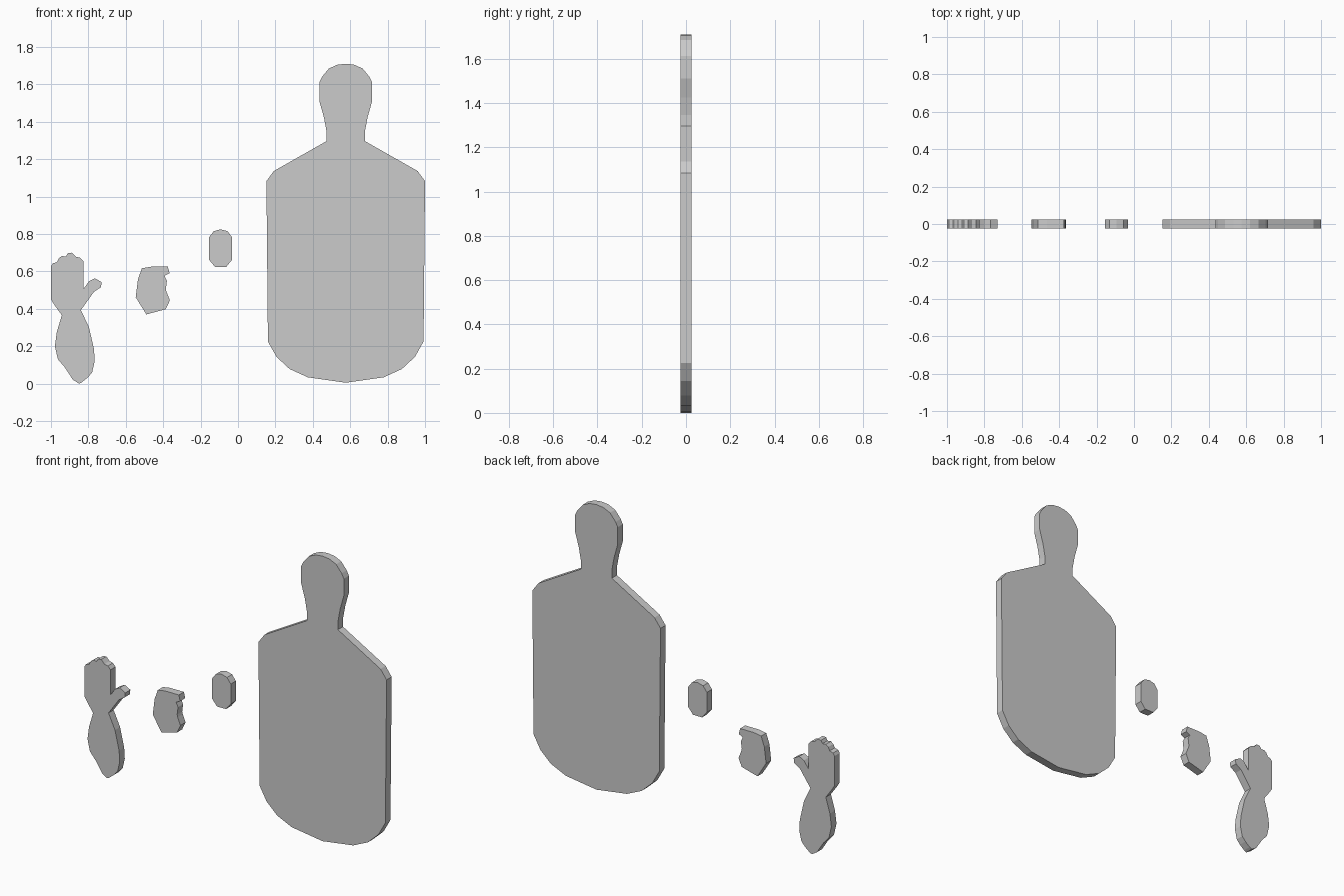
import bpy, bmesh

HALF_THICKNESS = 0.024


def plate(name, outline):
    """Extrude an x-z outline into a flat plate centred on y = 0."""
    bm = bmesh.new()
    face = bm.faces.new([bm.verts.new((x, -HALF_THICKNESS, z)) for x, z in outline])
    ext = bmesh.ops.extrude_face_region(bm, geom=[face], use_keep_orig=True)
    verts = [v for v in ext["geom"] if isinstance(v, bmesh.types.BMVert)]
    bmesh.ops.translate(bm, vec=(0, 2 * HALF_THICKNESS, 0), verts=verts)
    bmesh.ops.recalc_face_normals(bm, faces=bm.faces)
    mesh = bpy.data.meshes.new(name)
    bm.to_mesh(mesh)
    bm.free()
    obj = bpy.data.objects.new(name, mesh)
    bpy.context.collection.objects.link(obj)
    return obj


def symmetric(cx, half):
    """Mirror a bottom-to-top right half outline about x = cx."""
    right = [(cx + x, z) for x, z in half]
    left = [(cx - x, z) for x, z in reversed(half) if x > 0]
    return right + left


# Torso target with head
plate("torso_target", symmetric(0.576, [
    (0, 0.005), (0.203, 0.034), (0.30, 0.078), (0.37, 0.143), (0.416, 0.225),
    (0.424, 1.083), (0.384, 1.137), (0.102, 1.297), (0.102, 1.345),
    (0.117, 1.425), (0.141, 1.51), (0.141, 1.612), (0.127, 1.64),
    (0.09, 1.685), (0.045, 1.705), (0, 1.71)]))

# Small rounded plate
plate("small_plate", symmetric(-0.093, [
    (0.03, 0.624), (0.062, 0.663), (0.062, 0.782), (0.037, 0.815), (0, 0.825)]))

# Fist
plate("fist_plate", [
    (-0.49, 0.37), (-0.386, 0.398), (-0.364, 0.446), (-0.382, 0.49),
    (-0.386, 0.505), (-0.38, 0.55), (-0.393, 0.577), (-0.366, 0.59),
    (-0.375, 0.625), (-0.466, 0.625), (-0.514, 0.617), (-0.535, 0.558),
    (-0.547, 0.462)])

# Forearm with raised open hand
plate("forearm_and_hand", [
    (-0.85, 0.0), (-0.834, 0.008), (-0.803, 0.033), (-0.78, 0.06),
    (-0.766, 0.12), (-0.77, 0.185), (-0.797, 0.302), (-0.84, 0.393),
    (-0.771, 0.49), (-0.733, 0.515), (-0.729, 0.543), (-0.766, 0.563),
    (-0.797, 0.547), (-0.826, 0.506), (-0.827, 0.654), (-0.844, 0.673),
    (-0.867, 0.678), (-0.888, 0.70), (-0.91, 0.697), (-0.92, 0.68),
    (-0.942, 0.682), (-0.958, 0.67), (-0.968, 0.65), (-0.99, 0.643),
    (-1.0, 0.627), (-1.0, 0.45), (-0.979, 0.417), (-0.942, 0.366),
    (-0.969, 0.275), (-0.979, 0.20), (-0.963, 0.13), (-0.926, 0.087),
    (-0.883, 0.021)])
